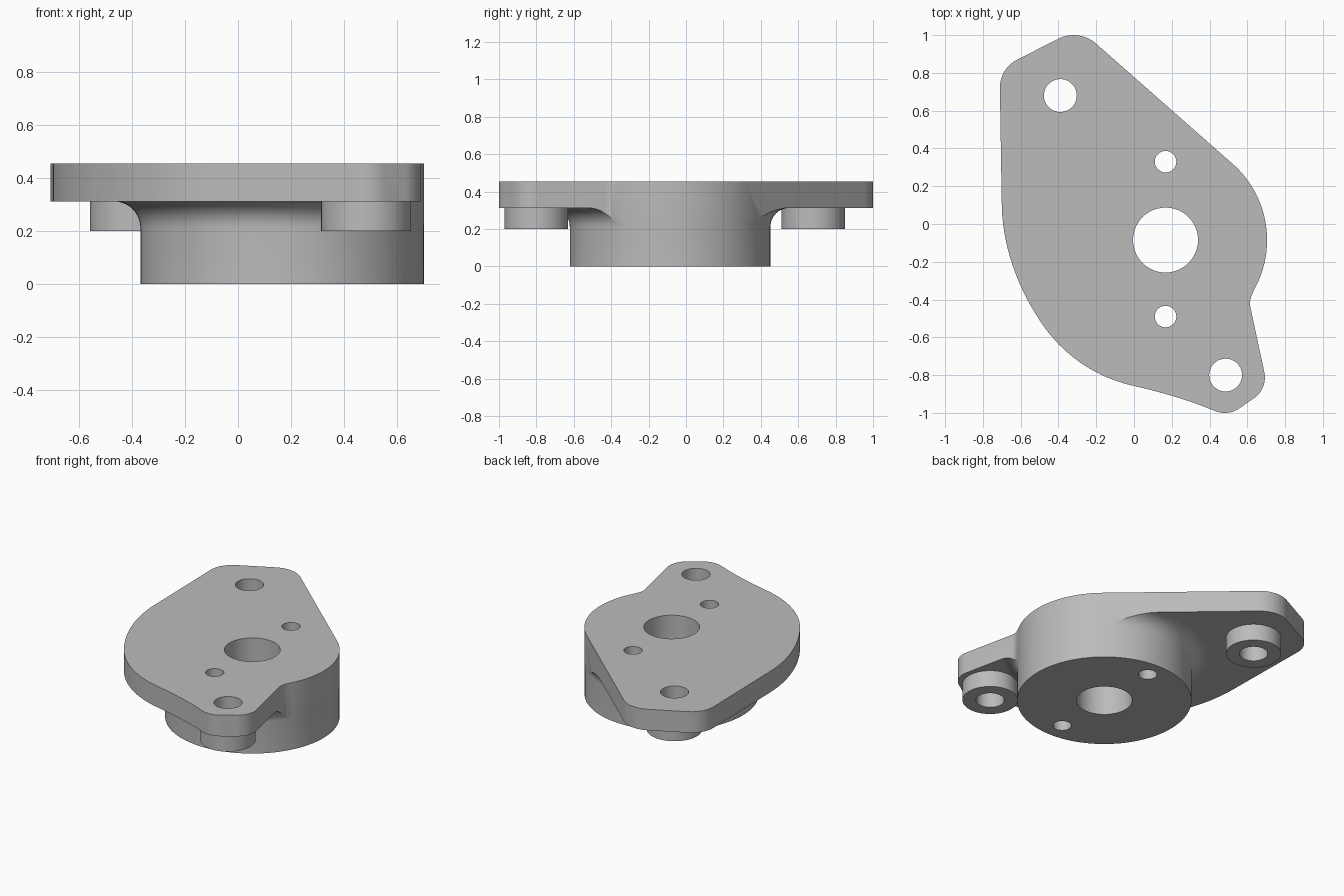
import bpy, bmesh
from math import sin, cos, pi, radians
from mathutils import Vector

cube = bpy.data.objects.get("Cube")
if cube:
    bpy.data.objects.remove(cube)

HUB = Vector((0.167, -0.085))
HUB_R = 0.537
BOSSES = [(-0.39, 0.68), (0.485, -0.80)]
BOSS_Z, PLATE_Z, TOP_Z, FILLET = 0.2, 0.312, 0.455, 0.1

metal = bpy.data.materials.new("plain grey metal")
metal.use_nodes = True
grey = (0.5, 0.5, 0.5, 1)
metal.diffuse_color = grey
metal.node_tree.nodes["Principled BSDF"].inputs["Base Color"].default_value = grey


def finish(name, bm):
    bmesh.ops.recalc_face_normals(bm, faces=bm.faces)
    mesh = bpy.data.meshes.new(name)
    bm.to_mesh(mesh)
    bm.free()
    mesh.materials.append(metal)
    obj = bpy.data.objects.new(name, mesh)
    bpy.context.collection.objects.link(obj)
    return obj


def lathe(name, centre, profile, steps):
    """Solid of revolution with flat caps from (radius, height) pairs."""
    bm = bmesh.new()
    rings = [[bm.verts.new((centre[0] + r * cos(2 * pi * i / steps),
                            centre[1] + r * sin(2 * pi * i / steps), z))
              for i in range(steps)] for r, z in profile]
    for low, high in zip(rings, rings[1:]):
        for i in range(steps):
            j = (i + 1) % steps
            bm.faces.new((low[i], low[j], high[j], high[i]))
    bm.faces.new(rings[0])
    bm.faces.new(rings[-1])
    return finish(name, bm)


def cylinder(name, centre, r, z0, z1, steps=48):
    return lathe(name, centre, [(r, z0), (r, z1)], steps)


def prism(name, points, z0, z1):
    bm = bmesh.new()
    face = bm.faces.new([bm.verts.new((p.x, p.y, z0)) for p in points])
    made = bmesh.ops.extrude_face_region(bm, geom=[face])["geom"]
    top = [v for v in made if isinstance(v, bmesh.types.BMVert)]
    bmesh.ops.translate(bm, verts=top, vec=(0, 0, z1 - z0))
    return finish(name, bm)


def arc(centre, r, a0, a1, n):
    angles = [radians(a0 + (a1 - a0) * i / n) for i in range(n + 1)]
    return [Vector((centre[0] + r * cos(a), centre[1] + r * sin(a))) for a in angles]


def blend(before, after, n=12):
    """Curve joining two arcs along their end tangents, without end points."""
    p, q = before[-1], after[0]
    reach = (q - p).length / 3
    h1 = p + (p - before[-2]).normalized() * reach
    h2 = q - (after[1] - q).normalized() * reach
    ts = [i / n for i in range(1, n)]
    return [p * (1 - t) ** 3 + h1 * 3 * t * (1 - t) ** 2
            + h2 * 3 * t * t * (1 - t) + q * t ** 3 for t in ts]


def combine(obj, tool, operation):
    mod = obj.modifiers.new(operation.lower(), "BOOLEAN")
    mod.operation, mod.object, mod.solver = operation, tool, "EXACT"
    bpy.context.view_layer.objects.active = obj
    bpy.ops.object.modifier_apply(modifier=mod.name)
    bpy.data.objects.remove(tool)


# Plate outline, anticlockwise from the hub side
hub_side = arc(HUB, HUB_R + 0.0005, -28.3, 48.5, 32)
back_tip = arc((-0.32, 0.82), 0.18, 48.5, 116.5, 14)
back_corner = arc((-0.545, 0.722), 0.165, 116.5, 181, 14)
side_end = [Vector((-0.71, 0.72)), Vector((-0.70, 0.10))]
belly = arc(HUB, 0.79, 213, 258, 20)
front_tip = arc((0.48, -0.86), 0.14, 245, 300, 12)
front_corner = arc((0.56, -0.813), 0.133, 300, 372, 14)
neck = [front_corner[-1], Vector((0.615, -0.435))]
outline = (hub_side + back_tip + back_corner + side_end[1:]
           + blend(side_end, belly) + belly + blend(belly, front_tip)
           + front_tip + front_corner + neck[1:] + blend(neck, hub_side, 10))

# Hub flaring through a fillet into an oversized plate, trimmed to the outline
r = HUB_R - 0.0005
flare = [(r + FILLET * (1 - cos(a)), PLATE_Z - FILLET + FILLET * sin(a))
         for a in [pi / 2 * i / 10 for i in range(11)]]
body = lathe("mounting_flange", HUB,
             [(r, 0)] + flare + [(1.7, PLATE_Z), (1.7, TOP_Z)], 128)
combine(body, prism("outline_cutter", outline, -0.2, 0.8), "INTERSECT")

# Bolt bosses under both ends
for centre in BOSSES:
    combine(body, cylinder("boss", centre, 0.17, BOSS_Z, PLATE_Z + 0.05, 64), "UNION")

# Centre bore, pin holes and bolt holes
holes = [(HUB, 0.172), ((HUB.x, 0.33), 0.057), ((HUB.x, -0.49), 0.057)]
holes += [(centre, 0.087) for centre in BOSSES]
for centre, radius in holes:
    combine(body, cylinder("hole_cutter", centre, radius, -0.2, 0.8), "DIFFERENCE")

bpy.ops.object.select_all(action="DESELECT")
body.select_set(True)
bpy.context.view_layer.objects.active = body
bpy.ops.object.shade_smooth_by_angle(angle=radians(30))
